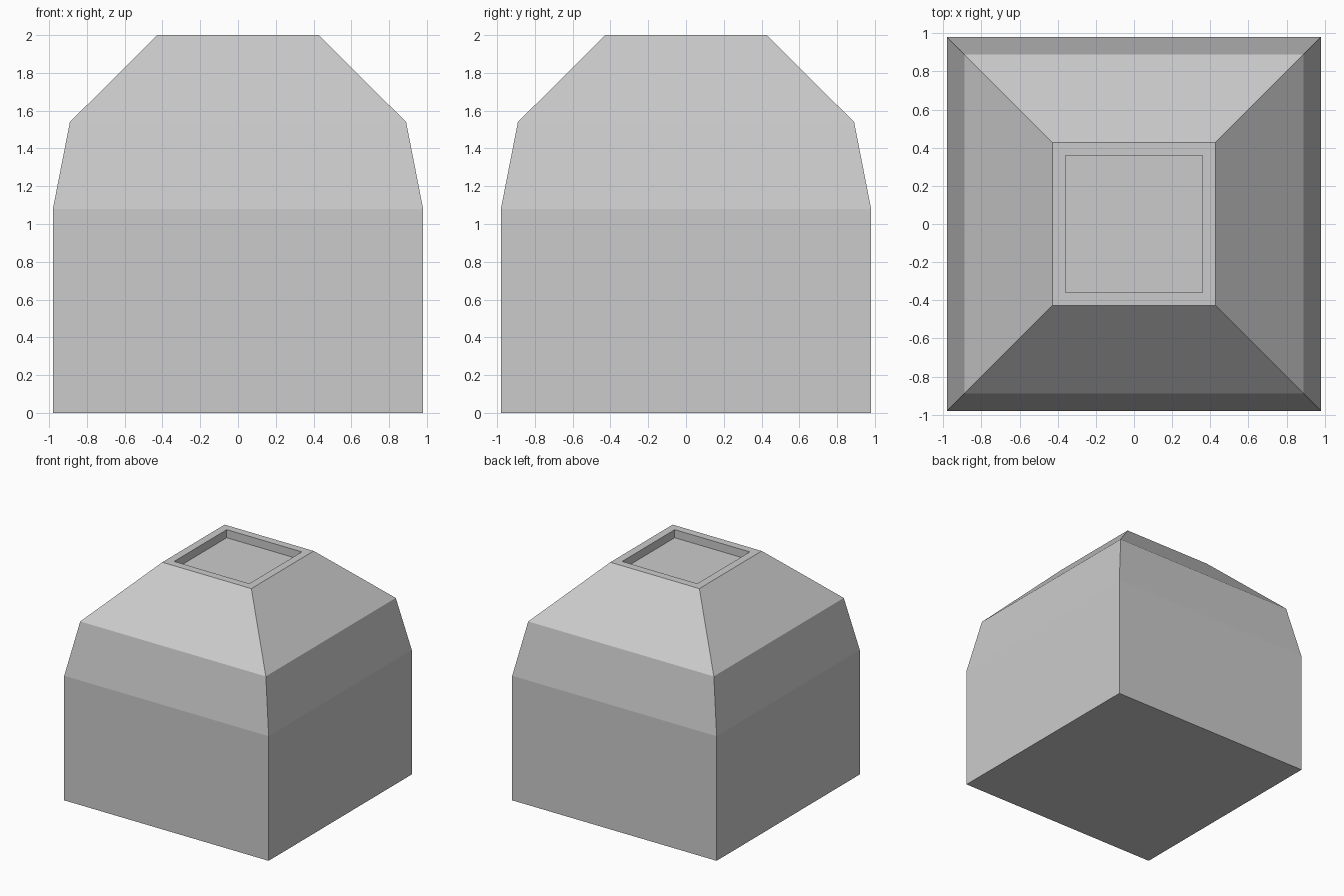
import bpy, bmesh

if "Cube" in bpy.data.objects:
    bpy.data.objects.remove(bpy.data.objects["Cube"])


def square_loft(name, levels, cap_bottom=True):
    """Stack square rings given as (half width, z) and cap the ends."""
    bm = bmesh.new()
    rings = [[bm.verts.new((sx * h, sy * h, z))
              for sx, sy in ((-1, -1), (1, -1), (1, 1), (-1, 1))]
             for h, z in levels]
    for low, high in zip(rings, rings[1:]):
        for i in range(4):
            j = (i + 1) % 4
            bm.faces.new((low[i], low[j], high[j], high[i]))
    if cap_bottom:
        bm.faces.new(rings[0][::-1])
    bm.faces.new(rings[-1])
    mesh = bpy.data.meshes.new(name)
    bm.to_mesh(mesh)
    bm.free()
    obj = bpy.data.objects.new(name, mesh)
    bpy.context.collection.objects.link(obj)
    return obj


# Straight square base
square_loft("base_block", [(0.98, 0), (0.98, 1.08)])

# Two-slope upper part, flat rim and sunken square panel
square_loft("sloped_top", [(0.98, 1.08), (0.89, 1.54), (0.427, 2.0),
                           (0.36, 2.0), (0.36, 1.93)], cap_bottom=False)
